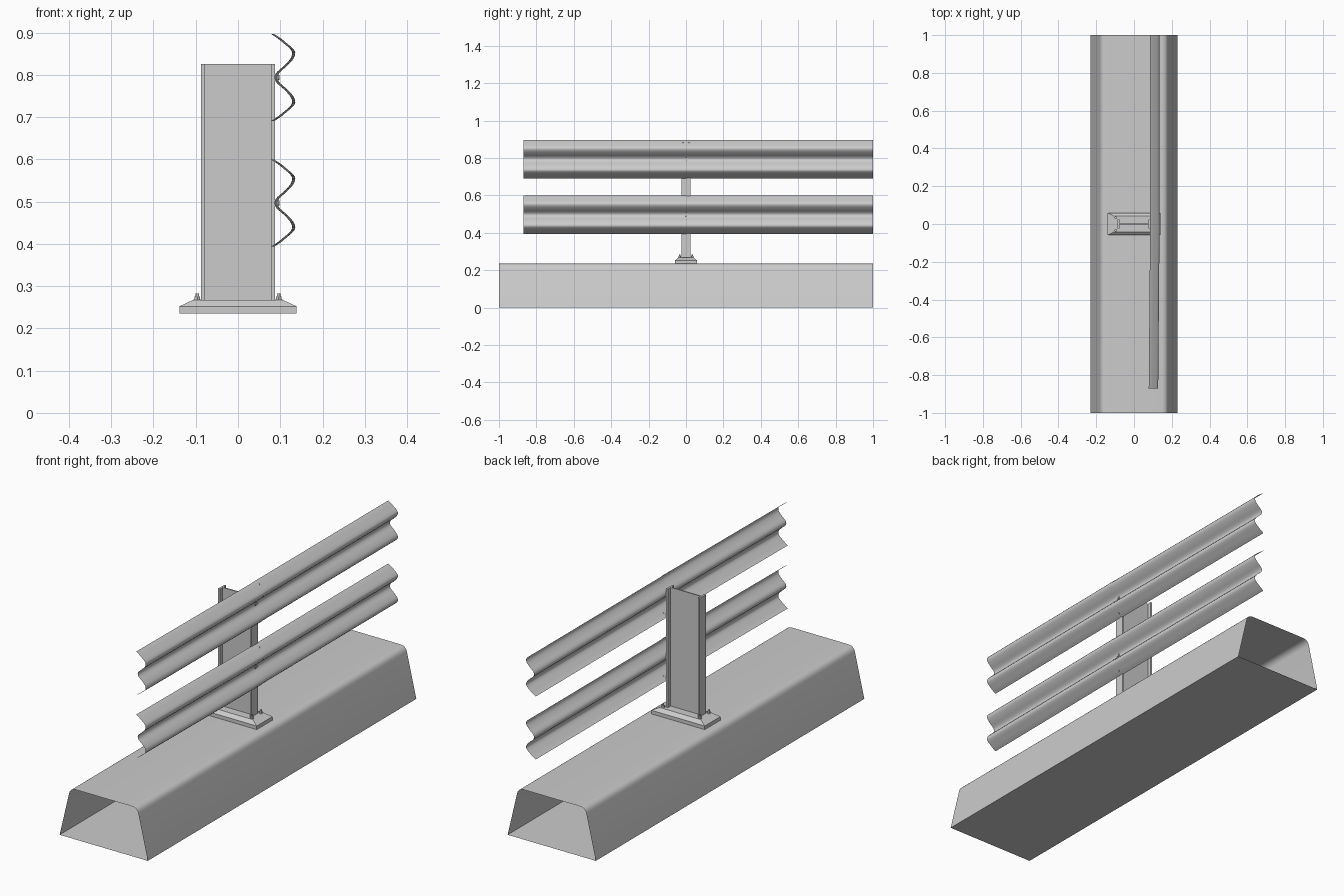
import bpy, bmesh
from math import radians, sin, cos, pi
from mathutils import Vector, Matrix

if "Cube" in bpy.data.objects:
    bpy.data.objects.remove(bpy.data.objects["Cube"])


def finish(name, bm, smooth=True):
    bm.normal_update()
    me = bpy.data.meshes.new(name)
    bm.to_mesh(me)
    bm.free()
    ob = bpy.data.objects.new(name, me)
    bpy.context.collection.objects.link(ob)
    if smooth:
        bpy.ops.object.select_all(action='DESELECT')
        ob.select_set(True)
        bpy.context.view_layer.objects.active = ob
        bpy.ops.object.shade_smooth_by_angle(angle=radians(35))
    return ob


def sheet(name, profile, y0, y1, shift0=0.0, shift1=0.0, closed=False):
    """Sweep an (x, z) profile along y as a thin open-ended sheet."""
    bm = bmesh.new()
    a = [bm.verts.new((x + shift0, y0, z)) for x, z in profile]
    b = [bm.verts.new((x + shift1, y1, z)) for x, z in profile]
    n = len(profile)
    for i in range(n if closed else n - 1):
        j = (i + 1) % n
        bm.faces.new((a[i], a[j], b[j], b[i]))
    return finish(name, bm)


def prism(name, outline, z0, z1):
    """Extrude an (x, y) outline upward into a solid."""
    bm = bmesh.new()
    f = bm.faces.new([bm.verts.new((x, y, z0)) for x, y in outline])
    top = bmesh.ops.extrude_face_region(bm, geom=[f])['geom']
    bmesh.ops.translate(bm, vec=(0, 0, z1 - z0),
                        verts=[v for v in top if isinstance(v, bmesh.types.BMVert)])
    bmesh.ops.recalc_face_normals(bm, faces=bm.faces)
    return finish(name, bm, False)


def bolt(name, loc, axis, stages):
    """Stack of cylinders (sides, radius, height) along an axis."""
    bm = bmesh.new()
    rot = Vector((0, 0, 1)).rotation_difference(Vector(axis)).to_matrix().to_4x4()
    h = 0
    for sides, r, d in stages:
        m = Matrix.Translation(loc) @ rot @ Matrix.Translation((0, 0, h + d / 2))
        bmesh.ops.create_cone(bm, cap_ends=True, segments=sides, radius1=r,
                              radius2=r, depth=d, matrix=m)
        h += d
    return finish(name, bm)


# Ground beam: hollow trapezoid with rounded upper edges, open ends
right = [(0.23, 0.0)]
p0, p1, p2 = Vector((0.181, 0.208)), Vector((0.175, 0.235)), Vector((0.145, 0.235))
for i in range(7):
    t = i / 6
    right.append(tuple(p0 * (1 - t) ** 2 + p1 * 2 * t * (1 - t) + p2 * t * t))
left = [(-x, z) for x, z in reversed(right)]
sheet("ground_beam", right + left, -1, 1, closed=True)

# Foot plate: vertical rim, then chamfered to a smaller top
bm = bmesh.new()
rings = []
for hx, hy, z in [(0.139, 0.059, 0.235), (0.139, 0.059, 0.252), (0.107, 0.042, 0.267)]:
    rings.append([bm.verts.new((sx * hx, sy * hy, z))
                  for sx, sy in [(-1, -1), (1, -1), (1, 1), (-1, 1)]])
for a, b in zip(rings, rings[1:]):
    for i in range(4):
        j = (i + 1) % 4
        bm.faces.new((a[i], a[j], b[j], b[i]))
bm.faces.new(rings[0][::-1])
bm.faces.new(rings[-1])
finish("foot_plate", bm, False)

# Post: I-section
F, T, W, H = 0.087, 0.078, 0.003, 0.023
quarter = [(F, H), (T, H), (T, W)]
half = quarter + [(-x, y) for x, y in reversed(quarter)]
prism("post", half + [(-x, -y) for x, y in half], 0.266, 0.826)

# Anchor bolts: washer, nut, stud end
for sx in (-1, 1):
    for sy in (-1, 1):
        bolt("anchor_bolt", (sx * 0.096, sy * 0.033, 0.266), (0, 0, 1),
             [(16, 0.009, 0.002), (6, 0.0075, 0.008), (12, 0.004, 0.007)])

# Corrugated rails: smoothed half profile mirrored about the rail's centre
ctrl = [(0.084, 0.103), (0.098, 0.094), (0.113, 0.082), (0.127, 0.070), (0.134, 0.059),
        (0.130, 0.045), (0.115, 0.028), (0.098, 0.013), (0.092, 0.0)]
pts = [Vector(p) for p in ctrl + [(x, -z) for x, z in reversed(ctrl[:-1])]]
wave = []
for i in range(len(pts) - 1):
    a, b, c, d = pts[max(i - 1, 0)], pts[i], pts[i + 1], pts[min(i + 2, len(pts) - 1)]
    for k in range(3):
        t = k / 3
        wave.append(0.5 * (2 * b + (c - a) * t + (2 * a - 5 * b + 4 * c - d) * t * t
                           + (3 * b - a - 3 * c + d) * t ** 3))
wave.append(pts[-1])

for label, zc in (("upper", 0.7935), ("lower", 0.4965)):
    prof = [(p.x, p.y + zc) for p in wave]
    sheet(label + "_rail_rear", prof, -0.02, 1.0)
    sheet(label + "_rail_front", prof, -0.87, 0.004, -0.006, 0.0015)
    # Post bolt in the valley and small splice bolts near the edges
    bolt(label + "_post_bolt", (0.080, 0, zc), (1, 0, 0),
         [(12, 0.005, 0.012), (16, 0.010, 0.004), (16, 0.006, 0.002)])
    for s in (-1, 1):
        for y in (-0.016, 0.016):
            bolt(label + "_splice_bolt", (0.1035, y, zc + s * 0.0875), (0.62, 0, s * 0.78),
                 [(12, 0.005, 0.003)])
